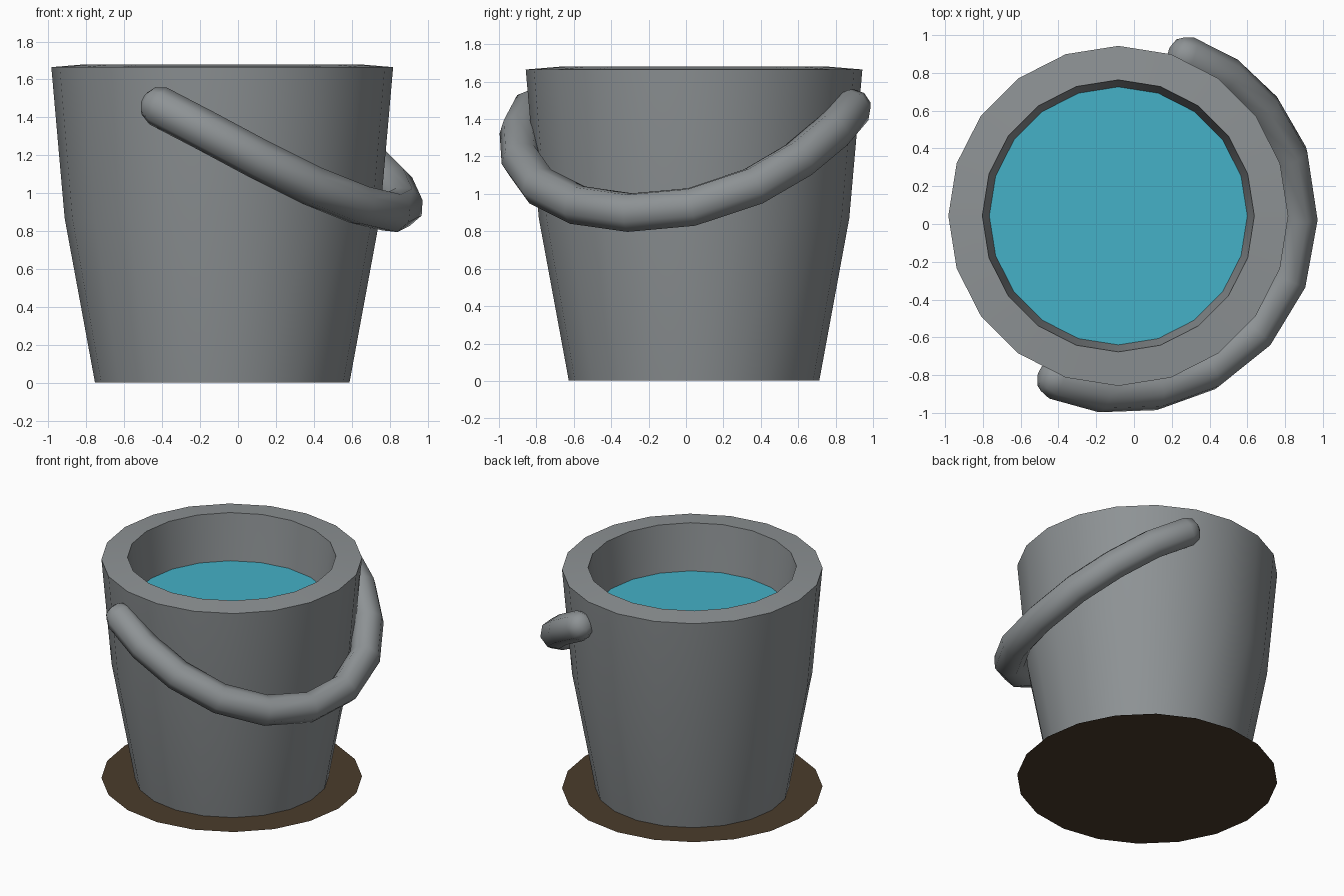
import bpy, bmesh, math
from mathutils import Vector

cube = bpy.data.objects.get("Cube")
if cube:
    bpy.data.objects.remove(cube, do_unlink=True)

SIDES = 20
CENTRE = Vector((-0.083, 0.043, 0))


def material(name, rgb):
    mat = bpy.data.materials.new(name)
    mat.use_nodes = True
    mat.diffuse_color = (*rgb, 1)
    bsdf = mat.node_tree.nodes["Principled BSDF"]
    bsdf.inputs["Base Color"].default_value = (*rgb, 1)
    bsdf.inputs["Roughness"].default_value = 0.8
    return mat


def add_object(name, mesh, mat, angle):
    mesh.materials.clear()
    mesh.materials.append(mat)
    obj = bpy.data.objects.new(name, mesh)
    bpy.context.collection.objects.link(obj)
    bpy.ops.object.select_all(action="DESELECT")
    obj.select_set(True)
    bpy.context.view_layer.objects.active = obj
    bpy.ops.object.shade_smooth_by_angle(angle=math.radians(angle))
    return obj


def ring(bm, radius, z):
    turn = math.tau / SIDES
    return [bm.verts.new((radius * math.cos(i * turn), radius * math.sin(i * turn), z))
            for i in range(SIDES)]


def lathe(name, profile, mat):
    """Revolve (radius, height) pairs, closing the first and last rings."""
    bm = bmesh.new()
    rings = [ring(bm, r, z) for r, z in profile]
    for low, high in zip(rings, rings[1:]):
        for i in range(SIDES):
            j = (i + 1) % SIDES
            bm.faces.new((low[i], low[j], high[j], high[i]))
    if len(rings) > 1:
        bm.faces.new(list(reversed(rings[0])))
    bm.faces.new(rings[-1])
    bm.normal_update()
    mesh = bpy.data.meshes.new(name)
    bm.to_mesh(mesh)
    bm.free()
    obj = add_object(name, mesh, mat, 30)
    obj.location = CENTRE
    return obj


grey = material("grey metal", (0.27, 0.29, 0.30))
blue = material("water blue", (0.058, 0.44, 0.57))
brown = material("earth brown", (0.07, 0.045, 0.024))

# Thick-walled bucket: outside, rim, inside, floor
lathe("bucket", [(0.67, 0.003), (0.83, 0.87), (0.9, 1.665),
                 (0.72, 1.68), (0.683, 1.33), (0.63, 0.87), (0.52, 0.12)], grey)

# Water surface
lathe("water", [(0.683, 1.33)], blue)

# Flat patch of ground underneath
lathe("ground_patch", [(0.9, 0.0)], brown)

# Drooping handle: path from the front end round to the back end
path = [(-0.42, -0.82, 1.46), (-0.17, -0.89, 1.33), (0.11, -0.88, 1.18),
        (0.39, -0.78, 1.04), (0.64, -0.58, 0.94), (0.81, -0.30, 0.90),
        (0.87, 0.03, 0.93), (0.82, 0.36, 1.04), (0.68, 0.60, 1.18),
        (0.49, 0.78, 1.33), (0.27, 0.89, 1.46)]
path = [Vector(p) for p in path]


def rounded_end(tip, inner):
    """Points with shrinking radii that round off one end of the tube."""
    out = (tip - inner).normalized()
    return [(tip + out * 0.085, 0.35), (tip + out * 0.06, 0.75)]


points = rounded_end(path[0], path[1])
points += [(p, 1.0) for p in path]
points += reversed(rounded_end(path[-1], path[-2]))

curve = bpy.data.curves.new("handle_path", "CURVE")
curve.dimensions = "3D"
curve.bevel_depth = 0.108
curve.bevel_resolution = 2
curve.use_fill_caps = True
spline = curve.splines.new("POLY")
spline.points.add(len(points) - 1)
for target, (co, radius) in zip(spline.points, points):
    target.co = (*co, 1)
    target.radius = radius

# Turn the swept curve into a mesh
helper = bpy.data.objects.new("handle_helper", curve)
bpy.context.collection.objects.link(helper)
bpy.context.view_layer.update()
graph = bpy.context.evaluated_depsgraph_get()
tube = bpy.data.meshes.new_from_object(helper.evaluated_get(graph))
bpy.data.objects.remove(helper, do_unlink=True)
bm = bmesh.new()
bm.from_mesh(tube)
bmesh.ops.remove_doubles(bm, verts=bm.verts, dist=0.0005)
bmesh.ops.recalc_face_normals(bm, faces=bm.faces)
bm.to_mesh(tube)
bm.free()
add_object("handle", tube, grey, 65)
